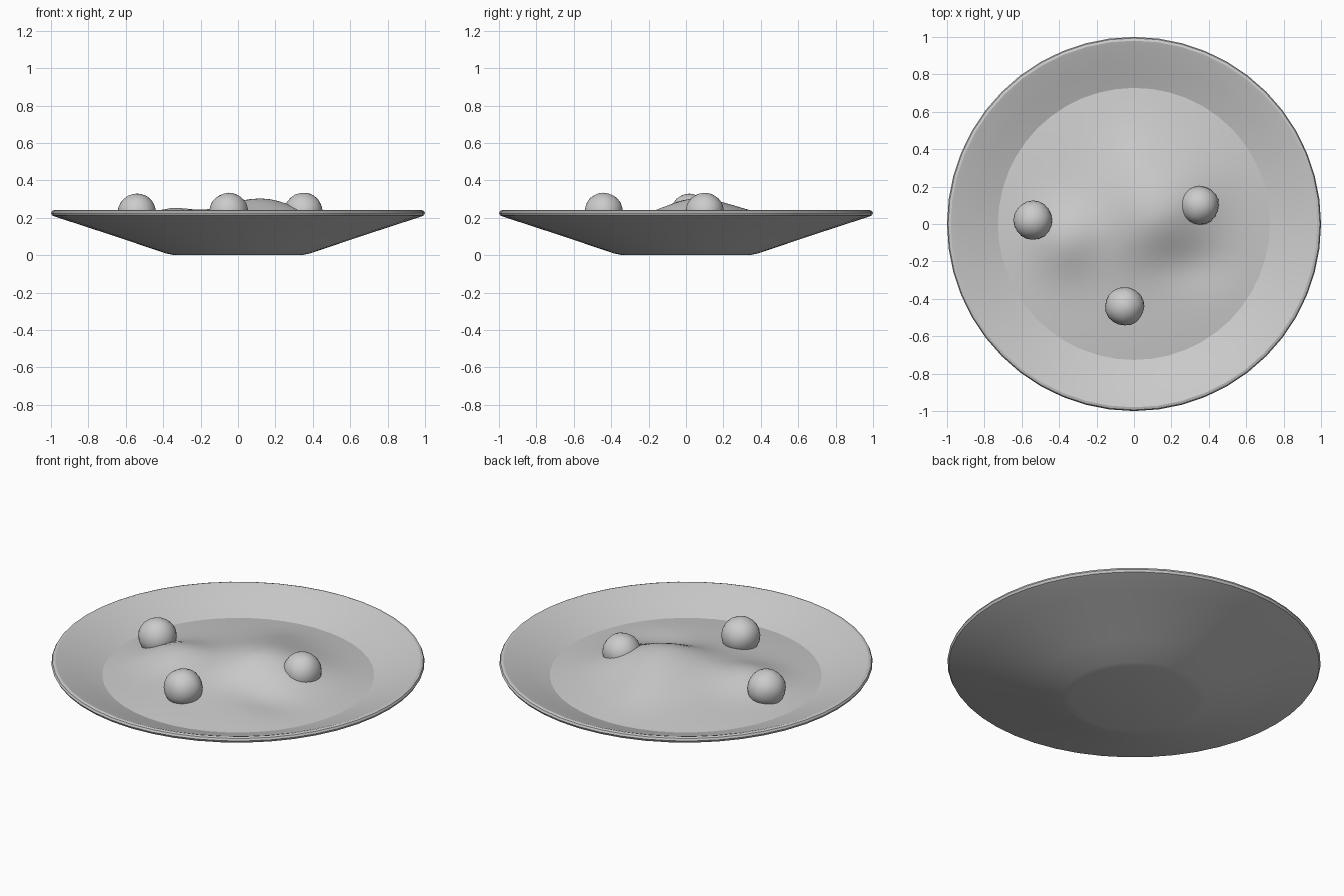
import bpy, bmesh, math
from mathutils import Vector, noise

if "Cube" in bpy.data.objects:
    bpy.data.objects.remove(bpy.data.objects["Cube"])


def finish(name, bm, angle=40):
    bmesh.ops.recalc_face_normals(bm, faces=bm.faces)
    mesh = bpy.data.meshes.new(name)
    bm.to_mesh(mesh)
    bm.free()
    ob = bpy.data.objects.new(name, mesh)
    bpy.context.collection.objects.link(ob)
    bpy.ops.object.select_all(action='DESELECT')
    bpy.context.view_layer.objects.active = ob
    ob.select_set(True)
    bpy.ops.object.shade_smooth_by_angle(angle=math.radians(angle))
    return ob


def lathe(bm, profile, steps, height=None):
    """Revolve (r, z) points; height(x, y) can replace z. r = 0 gives a pole."""
    rings = []
    for r, z in profile:
        count = 1 if r == 0 else steps
        ring = []
        for i in range(count):
            a = math.tau * i / steps
            x, y = r * math.cos(a), r * math.sin(a)
            ring.append(bm.verts.new((x, y, height(x, y) if height else z)))
        rings.append(ring)
    for lo, hi in zip(rings, rings[1:]):
        for i in range(steps):
            j = (i + 1) % steps
            quad = [lo[i % len(lo)], lo[j % len(lo)], hi[j % len(hi)], hi[i % len(hi)]]
            bm.faces.new(list(dict.fromkeys(quad)))


# Shallow dish: outside from the foot up, over the rolled rim, down the inside
dish_profile = [(0, 0), (0.34, 0), (0.38, 0.008), (0.53, 0.058), (0.70, 0.115),
                (0.85, 0.164), (0.975, 0.205), (0.993, 0.212), (1.0, 0.225),
                (0.994, 0.237), (0.98, 0.241), (0.96, 0.235), (0.85, 0.192),
                (0.72, 0.145), (0.55, 0.086), (0.38, 0.035), (0, 0.03)]
bm = bmesh.new()
lathe(bm, dish_profile, 48)
finish("dish", bm, 30)


# Uneven food filling: a broad dome with a main hump, a side bump and soft dips
def filling_height(x, y):
    r = math.hypot(x, y)
    fade = max(0.0, 1 - (r / 0.73) ** 2)
    u = 0.81 * (x - 0.13) + 0.59 * (y - 0.06)
    v = -0.59 * (x - 0.13) + 0.81 * (y - 0.06)
    z = 0.147 + 0.05 * fade
    z += 0.107 * math.exp(-(u / 0.30) ** 2 - (v / (0.22 if v < 0 else 0.29)) ** 2)
    z += 0.062 * math.exp(-((x + 0.37) / 0.17) ** 2 - ((y + 0.08) / 0.18) ** 2)
    z += 0.025 * fade * math.exp(-(x / 0.15) ** 2 - ((y - 0.4) / 0.2) ** 2)
    z -= 0.02 * math.exp(-((x - 0.33) / 0.2) ** 2 - ((y + 0.22) / 0.12) ** 2)
    return z


bm = bmesh.new()
lathe(bm, [(0.73 * k / 16, 0) for k in range(17)], 48, filling_height)
finish("food_filling", bm, 60)

# Three slightly lumpy balls resting in the filling
for n, (x, y, z) in enumerate([(-0.54, 0.02, 0.225), (0.35, 0.10, 0.23), (-0.05, -0.44, 0.23)]):
    bm = bmesh.new()
    bmesh.ops.create_icosphere(bm, subdivisions=3, radius=0.104)
    for v in bm.verts:
        v.co *= 1 + 0.03 * noise.noise(v.co * 14 + Vector((n * 5, 0, 0)))
        v.co += Vector((x, y, z))
    finish(f"food_ball_{n + 1}", bm, 60)
